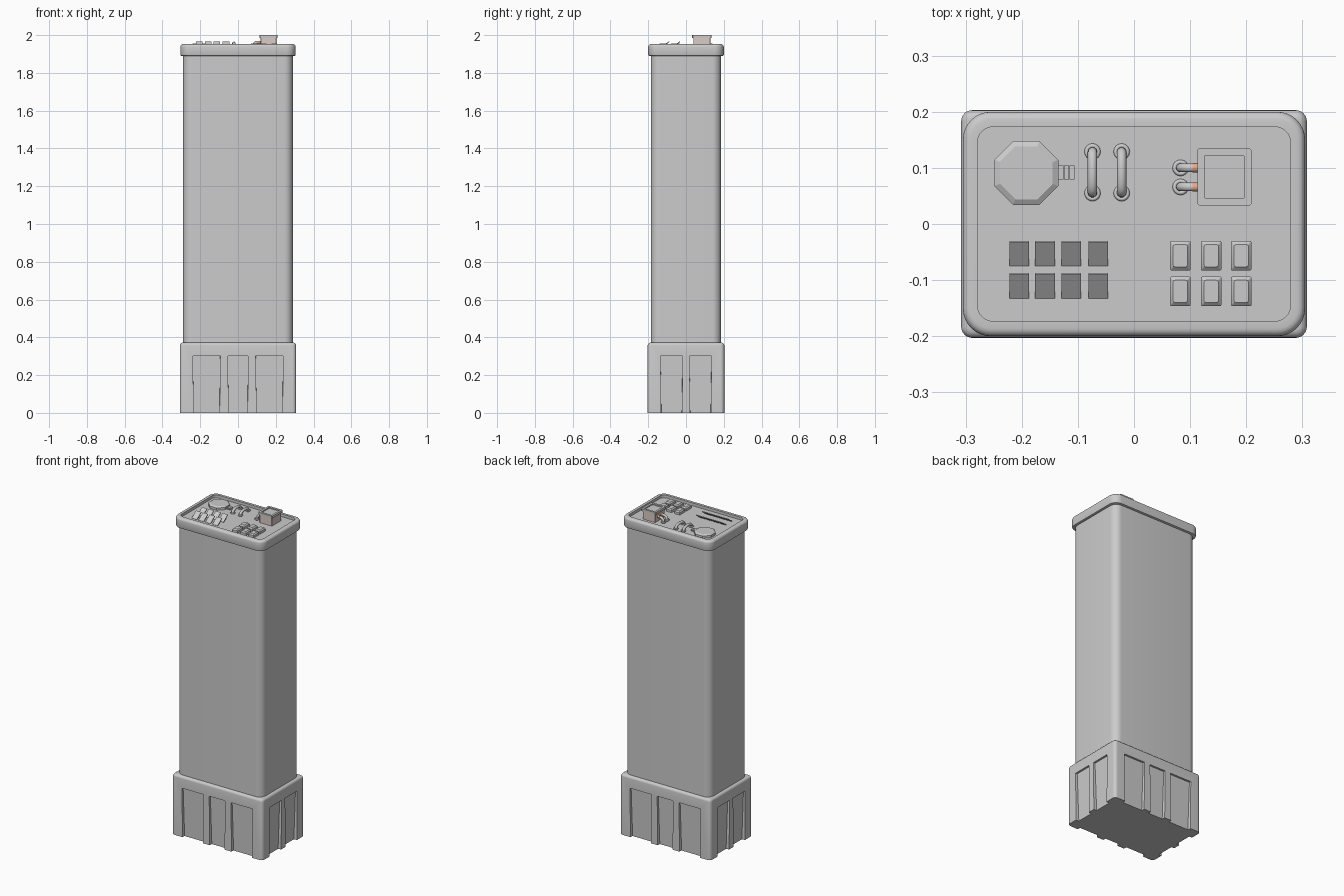
import bpy, bmesh, math
from mathutils import Vector, Matrix

if "Cube" in bpy.data.objects:
    bpy.data.objects.remove(bpy.data.objects["Cube"])

FLOOR = 1.935


def outline(cx, cy, hx, hy, r, n):
    """Rounded rectangle, n segments per corner."""
    pts = []
    for k, (sx, sy) in enumerate([(1, 1), (-1, 1), (-1, -1), (1, -1)]):
        for i in range(n + 1):
            a = math.pi / 2 * (k + i / n)
            pts.append((cx + sx * (hx - r) + r * math.cos(a),
                        cy + sy * (hy - r) + r * math.sin(a)))
    return pts


def finish(name, bm, color=None, angle=35):
    bmesh.ops.recalc_face_normals(bm, faces=bm.faces)
    me = bpy.data.meshes.new(name)
    bm.to_mesh(me)
    bm.free()
    ob = bpy.data.objects.new(name, me)
    bpy.context.collection.objects.link(ob)
    if color:
        paint(ob, color)
    smooth(ob, angle)
    return ob


def smooth(ob, angle=35):
    bpy.ops.object.select_all(action='DESELECT')
    ob.select_set(True)
    bpy.context.view_layer.objects.active = ob
    bpy.ops.object.shade_smooth_by_angle(angle=math.radians(angle))


def paint(ob, color):
    mat = bpy.data.materials.new(ob.name + "_paint")
    mat.diffuse_color = color
    mat.use_nodes = True
    mat.node_tree.nodes["Principled BSDF"].inputs["Base Color"].default_value = mat.diffuse_color
    ob.data.materials.append(mat)


def loft(name, rings, center=(0, 0), n=8, color=None, angle=35):
    """Skin a stack of (half_x, half_y, corner_radius, z) sections, closing both ends."""
    bm = bmesh.new()
    loops = [[bm.verts.new((x, y, z)) for x, y in outline(*center, hx, hy, r, n)]
             for hx, hy, r, z in rings]
    for a, b in zip(loops, loops[1:]):
        for i in range(len(a)):
            j = (i + 1) % len(a)
            bm.faces.new((a[i], a[j], b[j], b[i]))
    bm.faces.new(loops[0][::-1])
    bm.faces.new(loops[-1])
    bmesh.ops.remove_doubles(bm, verts=bm.verts, dist=1e-6)
    return finish(name, bm, color, angle)


def rounded_edge(hx, hy, r, z, e, steps=4, up=1):
    """Sections of a quarter-round edge that ends at height z."""
    out = []
    for i in range(steps + 1):
        a = math.pi / 2 * i / steps
        d = e * (1 - math.cos(a))
        out.append((hx - d, hy - d, max(r - d, 0.002), z - up * e * (1 - math.sin(a))))
    return out if up > 0 else out[::-1]


def tube(name, pts, radius, color=None):
    cu = bpy.data.curves.new(name, 'CURVE')
    cu.dimensions = '3D'
    cu.bevel_depth = radius
    cu.bevel_resolution = 3
    cu.use_fill_caps = True
    sp = cu.splines.new('POLY')
    sp.points.add(len(pts) - 1)
    for p, co in zip(sp.points, pts):
        p.co = (*co, 1)
    ob = bpy.data.objects.new(name, cu)
    bpy.context.collection.objects.link(ob)
    bpy.ops.object.select_all(action='DESELECT')
    ob.select_set(True)
    bpy.context.view_layer.objects.active = ob
    bpy.ops.object.convert(target='MESH')
    ob = bpy.context.object
    smooth(ob, 40)
    if color:
        paint(ob, color)
    return ob


def collar(name, x, y):
    bpy.ops.mesh.primitive_torus_add(location=(x, y, FLOOR + 0.002), major_radius=0.0105,
                                     minor_radius=0.004, major_segments=16, minor_segments=8)
    bpy.context.object.name = name
    smooth(bpy.context.object, 60)


# Plinth with recessed, drafted panels on all four sides
base = loft("base", [(0.308, 0.203, 0.02, 0)] + rounded_edge(0.308, 0.203, 0.02, 0.372, 0.015))
bm = bmesh.new()
long_side = [(-0.24, -0.093), (-0.055, 0.055), (0.093, 0.24)]
short_side = [(-0.136, -0.017), (0.017, 0.136)]
for k, (dist, spans) in enumerate([(0.203, long_side), (0.308, short_side)] * 2):
    rot = Matrix.Rotation(k * math.pi / 2, 4, 'Z')
    for u0, u1 in spans:
        vs = []
        for z, depth, taper in ((-0.02, 0.02, 0.006), (0.3, 0.012, 0.001)):
            for u, d in ((u0, 0.05), (u1, 0.05), (u1 - taper, -depth), (u0 + taper, -depth)):
                vs.append(bm.verts.new(rot @ Vector((u, -dist - d, z))))
        bm.faces.new(vs[:4])
        bm.faces.new(vs[4:])
        for i in range(4):
            j = (i + 1) % 4
            bm.faces.new((vs[i], vs[j], vs[4 + j], vs[4 + i]))
cutter = finish("panel_cutter", bm)
cutter.hide_render = True
mod = base.modifiers.new("panels", 'BOOLEAN')
mod.operation = 'DIFFERENCE'
mod.solver = 'EXACT'
mod.object = cutter
bpy.context.view_layer.objects.active = base
bpy.ops.object.modifier_apply(modifier=mod.name)
bpy.data.objects.remove(cutter)
smooth(base)

# Tall shaft
loft("shaft", [(0.29, 0.185, 0.045, 0.36), (0.29, 0.185, 0.045, 1.9)])

# Cap with a rounded rim and a sunken top deck
loft("cap", rounded_edge(0.305, 0.2, 0.05, 1.89, 0.006, 2, -1)
     + rounded_edge(0.305, 0.2, 0.05, 1.952, 0.014)
     + [(0.279, 0.173, 0.028, 1.952), (0.279, 0.173, 0.028, FLOOR)])

# Octagonal hatch and its hinge
loft("hatch", [(0.057, 0.057, 0.0335, FLOOR - 0.002), (0.057, 0.057, 0.0335, 1.949),
               (0.047, 0.047, 0.0275, 1.955)], (-0.192, 0.091), 1, angle=15)
for i in range(3):
    loft("hinge_link", [(0.0045, 0.013, 0.001, FLOOR - 0.002), (0.0045, 0.013, 0.001, 1.945)],
         (-0.130 + i * 0.0098, 0.092), 1)

# Pair of arched handles
for x in (-0.074, -0.022):
    arc = [(x, 0.092 - 0.037 * math.cos(t), FLOOR + 0.022 * math.sin(t) ** 0.6)
           for t in (math.pi * i / 14 for i in range(1, 14))]
    tube("handle", [(x, 0.055, FLOOR - 0.004)] + arc + [(x, 0.129, FLOOR - 0.004)], 0.0085)
    for y in (0.055, 0.129):
        collar("handle_collar", x, y)

# Box with an overhanging, dished lid
loft("box", [(0.042, 0.045, 0.002, FLOOR - 0.002), (0.042, 0.045, 0.002, 1.986)],
     (0.161, 0.084), 1, (0.72, 0.6, 0.56, 1))
loft("box_lid", [(0.048, 0.051, 0.003, 1.985), (0.048, 0.051, 0.003, 2.0),
                 (0.035, 0.038, 0.001, 2.0), (0.035, 0.038, 0.001, 1.993)], (0.161, 0.084), 1)

# Two bent pipes running into the box, with copper ends
for y in (0.1, 0.066):
    bend = [(0.105 - 0.022 * math.cos(t), y, 1.94 + 0.022 * math.sin(t))
            for t in (math.pi / 2 * i / 8 for i in range(9))]
    tube("pipe", [(0.083, y, FLOOR - 0.004)] + bend, 0.008)
    tube("pipe_end", [(0.104, y, 1.962), (0.124, y, 1.962)], 0.0083, (0.8, 0.4, 0.25, 1))
    collar("pipe_collar", 0.083, y)

# Tilted flaps, two rows of four
for y in (-0.0525, -0.110):
    for x in (-0.2045, -0.1585, -0.112, -0.0635):
        bm = bmesh.new()
        bmesh.ops.create_cube(bm, size=1, matrix=Matrix.Translation((x, y, 1.95))
                              @ Matrix.Rotation(math.radians(36), 4, 'X')
                              @ Matrix.Diagonal((0.035, 0.052, 0.005, 1)))
        finish("flap", bm)

# Chamfered keys, two rows of three
for y in (-0.0565, -0.120):
    for x in (0.0825, 0.1375, 0.191):
        loft("key", [(0.0185, 0.0265, 0.003, FLOOR - 0.002), (0.0185, 0.0265, 0.003, 1.949),
                     (0.013, 0.02, 0.004, 1.956)], (x, y), 2, angle=20)
